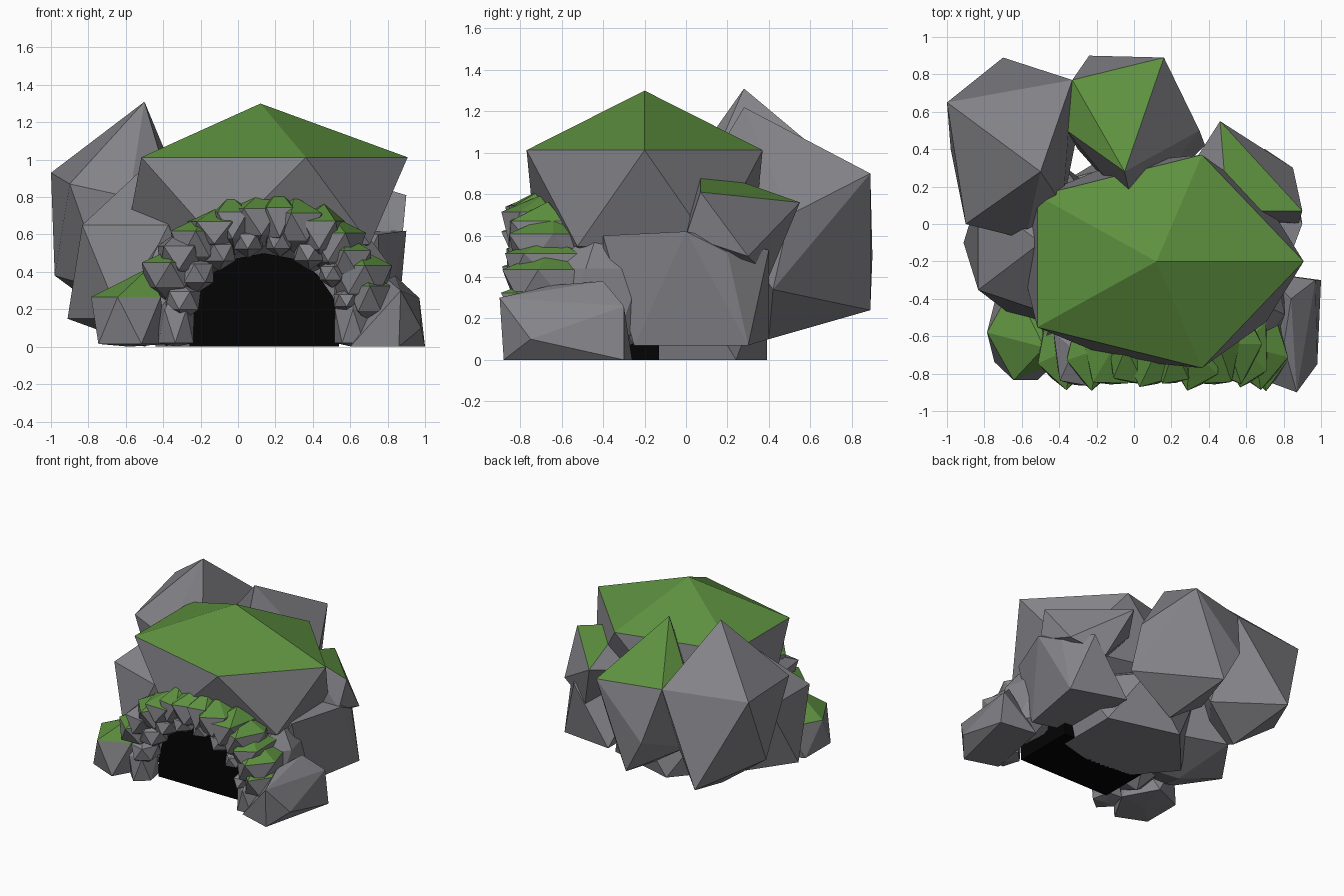
import bpy
import bmesh
import math
import random
from math import cos, sin, pi, tau

random.seed(4)
if "Cube" in bpy.data.objects:
    bpy.data.objects.remove(bpy.data.objects["Cube"], do_unlink=True)


def material(name, red, green, blue):
    mat = bpy.data.materials.new(name)
    mat.use_nodes = True
    colour = (red, green, blue, 1)
    mat.diffuse_color = colour
    shader = mat.node_tree.nodes["Principled BSDF"]
    shader.inputs["Base Color"].default_value = colour
    shader.inputs["Roughness"].default_value = 0.9
    return mat


STONE = material("stone grey", 0.23, 0.23, 0.25)
MOSS = material("moss green", 0.11, 0.28, 0.05)
DARK = material("cave black", 0.001, 0.001, 0.001)
BARE = math.inf


def hull(name, points, moss=BARE, base=STONE):
    """Faceted rock around the points; faces wholly above moss are green."""
    bm = bmesh.new()
    for point in points:
        bm.verts.new(point)
    result = bmesh.ops.convex_hull(bm, input=bm.verts)
    spare = set(result["geom_interior"] + result["geom_unused"])
    spare = [item for item in spare if isinstance(item, bmesh.types.BMVert)]
    bmesh.ops.delete(bm, geom=spare, context="VERTS")
    bmesh.ops.recalc_face_normals(bm, faces=bm.faces)
    for face in bm.faces:
        lowest = min(vert.co.z for vert in face.verts)
        mossy = lowest >= moss and face.normal.z > 0
        face.material_index = int(mossy)
    mesh = bpy.data.meshes.new(name)
    bm.to_mesh(mesh)
    bm.free()
    mesh.materials.append(base)
    mesh.materials.append(MOSS)
    obj = bpy.data.objects.new(name, mesh)
    bpy.context.collection.objects.link(obj)


def boulder(name, centre, radii, spin=0, lean=(0, 0), lower=1, mossy=False):
    """Twenty-sided rock, flat on the ground, with an optional moss cap."""
    x, y, z = centre
    wide, deep, tall = radii
    ring, step = 2 / math.sqrt(5), tau / 5
    rise = tall * ring / 2
    points = [(x + lean[0], y + lean[1], z + tall),
              (x, y, max(z - tall, 0))]
    for k in range(5):
        angle = spin + step * k
        points.append((x + wide * ring * cos(angle),
                       y + deep * ring * sin(angle), z + rise))
        angle += step / 2
        points.append((x + wide * ring * lower * cos(angle),
                       y + deep * ring * lower * sin(angle),
                       max(z - rise, 0)))
    hull(name, points, moss=z + rise * 0.98 if mossy else BARE)


# Large boulders
boulder("roof_boulder", centre=(0.12, -0.2, 0.78), radii=(0.88, 0.67, 0.52),
        lower=0.92, mossy=True)
boulder("right_boulder", centre=(-0.5, -0.1, 0.4), radii=(0.46, 0.48, 0.56),
        spin=pi * 0.8)
boulder("base_boulder", centre=(0.05, 0, 0.2), radii=(0.55, 0.46, 0.45))

# Tall bare boulder at the back
hull("back_right_boulder", [
    (-0.5, 0.28, 1.31), (-1, 0.65, 0.93), (-0.33, 0.77, 0.9),
    (-0.38, 0.1, 0.9), (-0.58, -0.08, 0.8), (-0.9, 0, 0.87),
    (-0.7, 0.89, 0.25), (-0.98, 0.4, 0.38), (-0.7, 0, 0.3),
    (-0.3, 0.5, 0.3), (-0.6, 0.4, 0.1)])

# Ridge-shaped boulder, mossy only on its back slope
hull("back_middle_boulder", [
    (-0.05, 0.28, 1.22), (0.16, 0.89, 0.9), (-0.33, 0.77, 0.9),
    (-0.36, 0.5, 0.9), (0, 0.06, 0.85), (0.35, 0.5, 0.7),
    (-0.24, 0.9, 0.5), (-0.1, 0.89, 0.24), (0.38, 0.42, 0.34),
    (0, 0.4, 0.1), (-0.3, 0.4, 0.3)], moss=0.88)

# Wedge-shaped boulder with a sloping mossy top
hull("back_left_boulder", [
    (0.5, 0.07, 0.93), (0.46, 0.55, 0.76), (0.9, 0.07, 0.81),
    (0.3, 0.3, 0.7), (0.85, 0.3, 0.5), (0.6, 0.4, 0.4), (0.88, 0, 0.6),
    (0.5, 0, 0.4)], moss=0.75)

# Broad boulder beside the cave
hull("left_boulder", [
    (0.9, 0, 0.62), (0.75, -0.4, 0.6), (0.85, 0.2, 0.52), (0.7, 0.4, 0.53),
    (0.85, 0.3, 0.07), (0.75, -0.25, 0.07), (0.6, -0.4, 0.3),
    (0.3, 0, 0.6), (0.4, 0.4, 0.1), (0.4, -0.2, 0.1)])

# Dark cave mouth: an arch extruded backwards, open down to the ground
MIDDLE = 0.14
cave = []
for y in (-0.62, -0.13):
    for i in range(9):
        angle = pi * i / 8
        cave.append((MIDDLE + 0.4 * cos(angle), y, 0.12 + 0.38 * sin(angle)))
    for side in (-1, 1):
        cave.append((MIDDLE + side * 0.4, y, 0))
hull("cave_mouth", cave, base=DARK)

# Lintel rock behind the arch stones
boulder("lintel_rock", centre=(MIDDLE, -0.5, 0.64), radii=(0.5, 0.2, 0.16))

# Footing and jamb rocks on each side of the mouth
hull("left_footing", [
    (1, -0.3, 0), (0.97, -0.3, 0.26), (0.84, -0.4, 0.38),
    (0.8, -0.65, 0.36), (0.87, -0.9, 0.3), (0.98, -0.75, 0.1),
    (0.86, -0.88, 0), (0.6, -0.8, 0), (0.7, -0.26, 0)])
boulder("right_footing", centre=(-0.58, -0.58, 0.14), radii=(0.23, 0.3, 0.28),
        spin=pi / 5, lean=(0.1, -0.08), mossy=True)
for name, side in (("left", 1), ("right", -1)):
    boulder(name + "_inner_footing",
            centre=(MIDDLE + side * 0.47, -0.7, 0.11),
            radii=(0.11, 0.14, 0.2), spin=side)
    boulder(name + "_jamb", centre=(MIDDLE + side * 0.52, -0.42, 0.28),
            radii=(0.17, 0.28, 0.36), spin=side)

# Mossy stones following the arch, barer low on the right
STONES = 13
for i in range(STONES):
    angle = pi * (0.08 + 0.76 * i / (STONES - 1))
    boulder(f"arch_stone_{i + 1}",
            centre=(MIDDLE + 0.58 * cos(angle),
                    random.uniform(-0.68, -0.64),
                    0.12 + 0.55 * sin(angle)),
            radii=(random.uniform(0.13, 0.19), 0.25,
                   random.uniform(0.13, 0.18)),
            spin=random.uniform(0, tau), lower=0.85,
            lean=(random.uniform(-0.04, 0.04), 0),
            mossy=angle < pi * 0.7 or i % 2 == 0)

# Bare chips wedged along the inner edge of the arch
CHIPS = 8
for i in range(CHIPS):
    angle = pi * (0.08 + 0.84 * i / (CHIPS - 1))
    size = random.uniform(0.07, 0.11)
    boulder(f"arch_chip_{i + 1}",
            centre=(MIDDLE + 0.45 * cos(angle), -0.72,
                    MIDDLE + 0.43 * sin(angle)),
            radii=(size, 0.14, size), spin=random.uniform(0, tau),
            lean=(0.03 * cos(angle), 0))
